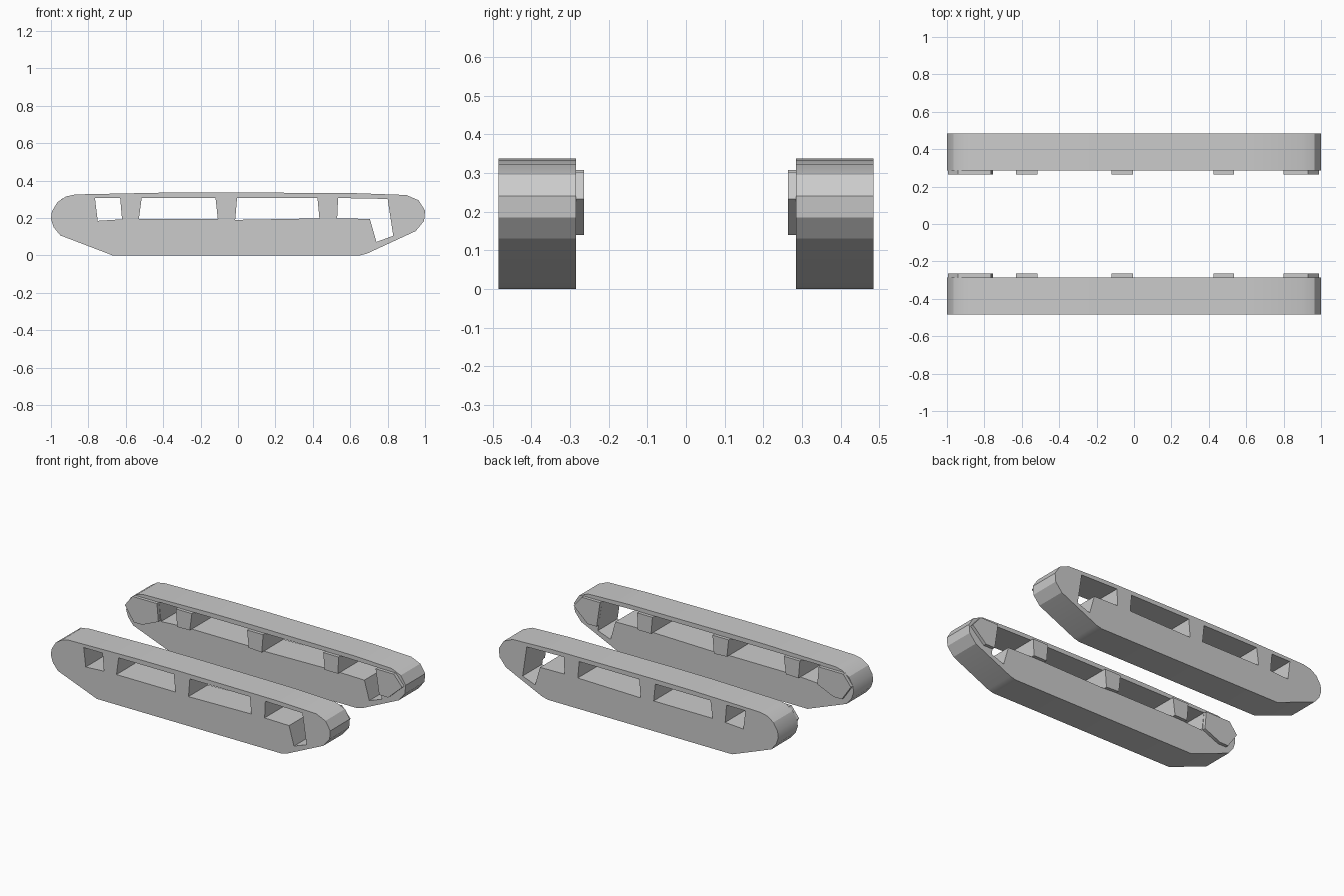
import bpy
import math

if "Cube" in bpy.data.objects:
    bpy.data.objects.remove(bpy.data.objects["Cube"])


def plate(name, loops, y_a, y_b):
    """Extrude filled x-z outlines (extra loops become holes) from y_a to y_b."""
    cu = bpy.data.curves.new(name, 'CURVE')
    cu.dimensions = '2D'
    cu.fill_mode = 'BOTH'
    cu.extrude = abs(y_b - y_a) / 2
    for pts in loops:
        sp = cu.splines.new('POLY')
        sp.points.add(len(pts) - 1)
        for p, (x, z) in zip(sp.points, pts):
            p.co = (x, z, 0, 1)
        sp.use_cyclic_u = True
    ob = bpy.data.objects.new(name, cu)
    bpy.context.collection.objects.link(ob)
    ob.location.y = (y_a + y_b) / 2
    ob.rotation_euler.x = math.pi / 2
    bpy.ops.object.select_all(action='DESELECT')
    ob.select_set(True)
    bpy.context.view_layer.objects.active = ob
    bpy.ops.object.convert(target='MESH')
    ob = bpy.context.object
    ob.name = name
    bpy.ops.object.shade_smooth_by_angle(angle=math.radians(25))
    return ob


# Track side outline
outline = [(-0.67, 0), (0.65, 0), (0.69, 0.01), (0.95, 0.13), (0.995, 0.185),
           (1.0, 0.24), (0.965, 0.295), (0.9, 0.323), (0.62, 0.333),
           (-0.1, 0.337), (-0.38, 0.336), (-0.87, 0.326), (-0.92, 0.315),
           (-0.965, 0.285), (-0.995, 0.235), (-1.0, 0.195),
           (-0.985, 0.15), (-0.95, 0.107)]

# Through openings
windows = [
    [(-0.765, 0.307), (-0.63, 0.307), (-0.62, 0.193), (-0.75, 0.185)],
    [(-0.515, 0.307), (-0.12, 0.307), (-0.108, 0.195), (-0.53, 0.195)],
    [(-0.005, 0.307), (0.425, 0.307), (0.435, 0.198), (-0.015, 0.19)],
    [(0.535, 0.307), (0.80, 0.302), (0.83, 0.105), (0.74, 0.072),
     (0.705, 0.195), (0.53, 0.198)],
]

# Raised pads on the inner faces: two end pads and the posts between windows
pads = {
    "rear_pad": [(-0.765, 0.305), (-0.94, 0.305), (-0.995, 0.235),
                 (-0.93, 0.14), (-0.87, 0.14), (-0.755, 0.19)],
    "front_pad": [(0.80, 0.302), (0.93, 0.302), (0.99, 0.232),
                  (0.89, 0.14), (0.825, 0.14)],
}
for i in range(3):
    a, b = windows[i], windows[i + 1]
    pads[f"post_pad_{i + 1}"] = [a[1], b[0], b[-1], a[2]]

for side, s in (("left", 1), ("right", -1)):
    plate(f"{side}_track", [outline] + windows, s * 0.285, s * 0.485)
    for name, pts in pads.items():
        plate(f"{side}_{name}", [pts], s * 0.264, s * 0.29)
